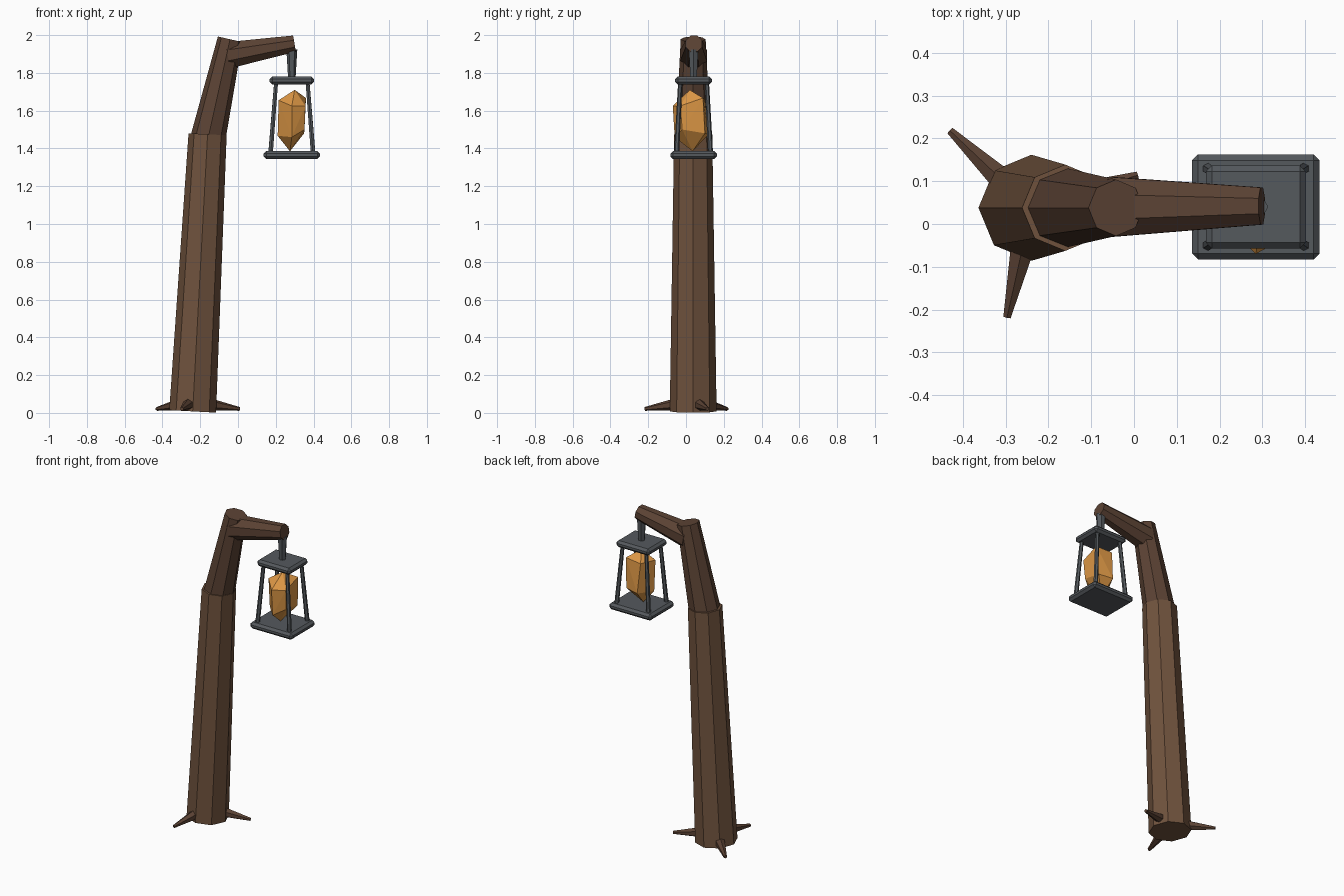
import bpy, bmesh, math
from mathutils import Vector

if "Cube" in bpy.data.objects:
    bpy.data.objects.remove(bpy.data.objects["Cube"])


def material(name, rgb):
    m = bpy.data.materials.new(name)
    m.diffuse_color = (*rgb, 1)
    m.use_nodes = True
    m.node_tree.nodes["Principled BSDF"].inputs["Base Color"].default_value = m.diffuse_color
    return m


BARK = material("bark", (0.16, 0.085, 0.047))
DARK = material("dark_bark", (0.105, 0.055, 0.034))
IRON = material("iron", (0.09, 0.10, 0.11))
AMBER = material("amber", (0.72, 0.31, 0.06))


def finish(name, bm, mat):
    bmesh.ops.recalc_face_normals(bm, faces=bm.faces)
    me = bpy.data.meshes.new(name)
    bm.to_mesh(me)
    bm.free()
    me.materials.append(mat)
    ob = bpy.data.objects.new(name, me)
    bpy.context.collection.objects.link(ob)
    return ob


def taper(name, a, b, ra, rb, mat, sides=8, phase=0.0):
    """Capped tapered prism between two points, ends square to its axis."""
    a, b = Vector(a), Vector(b)
    axis = (b - a).normalized()
    side = Vector((0, 0, 1)).cross(axis)
    side = side.normalized() if side.length > 1e-4 else Vector((0, 1, 0))
    up = axis.cross(side)
    bm = bmesh.new()
    rings = []
    for c, r in ((a, ra), (b, rb)):
        rings.append([bm.verts.new(c + r * (math.cos(t) * up + math.sin(t) * side))
                      for t in (phase + math.tau * i / sides for i in range(sides))])
    for i in range(sides):
        j = (i + 1) % sides
        bm.faces.new((rings[0][i], rings[0][j], rings[1][j], rings[1][i]))
    bm.faces.new(rings[0])
    bm.faces.new(rings[1])
    return finish(name, bm, mat)


def plate(name, centre, size, bevel):
    bm = bmesh.new()
    bmesh.ops.create_cube(bm, size=1)
    for v in bm.verts:
        v.co = Vector(centre) + Vector([v.co[k] * size[k] for k in range(3)])
    bmesh.ops.bevel(bm, geom=bm.edges[:], offset=bevel, segments=1, affect='EDGES')
    return finish(name, bm, IRON)


# Wooden post: lower trunk, leaning upper trunk and arm
Y = 0.038
taper("lower_trunk", (-0.24, Y, 0.008), (-0.161, Y, 1.475), 0.124, 0.101, BARK)
taper("upper_trunk", (-0.164, Y, 1.43), (-0.042, Y, 1.978), 0.094, 0.066, DARK)
taper("arm", (-0.055, 0.04, 1.893), (0.299, 0.042, 1.955), 0.076, 0.047, DARK,
      phase=math.pi / 8)

# Roots at the foot
for i, tip in enumerate(((-0.43, 0.218), (-0.297, -0.218), (0.008, 0.114))):
    taper(f"root_{i + 1}", (-0.24, Y, 0.06), (*tip, 0.021), 0.044, 0.01, DARK, sides=6)

# Lantern hanger, roof plate and floor plate
CX, CY = 0.285, 0.04
taper("hanger", (CX, CY, 1.76), (CX, CY, 1.925), 0.019, 0.029, IRON, sides=6)
plate("lantern_roof", (CX, CY, 1.76), (0.234, 0.194, 0.042), 0.014)
plate("lantern_floor", (CX, CY, 1.365), (0.298, 0.246, 0.042), 0.014)

# Four splayed corner bars
for sx in (-1, 1):
    for sy in (-1, 1):
        taper(f"lantern_bar_{sx}_{sy}", (CX + sx * 0.113, CY + sy * 0.09, 1.37),
              (CX + sx * 0.083, CY + sy * 0.07, 1.755), 0.0135, 0.0115, IRON, sides=6)

# Irregular glowing crystal
points = [(0.30, 0.02, 1.71), (0.275, 0.035, 1.385),
          (0.36, 0.09, 1.667), (0.357, -0.03, 1.625), (0.285, -0.07, 1.625),
          (0.215, 0.00, 1.655), (0.25, 0.10, 1.66),
          (0.35, 0.10, 1.48), (0.352, -0.02, 1.50), (0.285, -0.06, 1.46),
          (0.21, 0.02, 1.467), (0.26, 0.12, 1.475)]
bm = bmesh.new()
for p in points:
    bm.verts.new(p)
bmesh.ops.convex_hull(bm, input=bm.verts[:])
finish("crystal", bm, AMBER)
